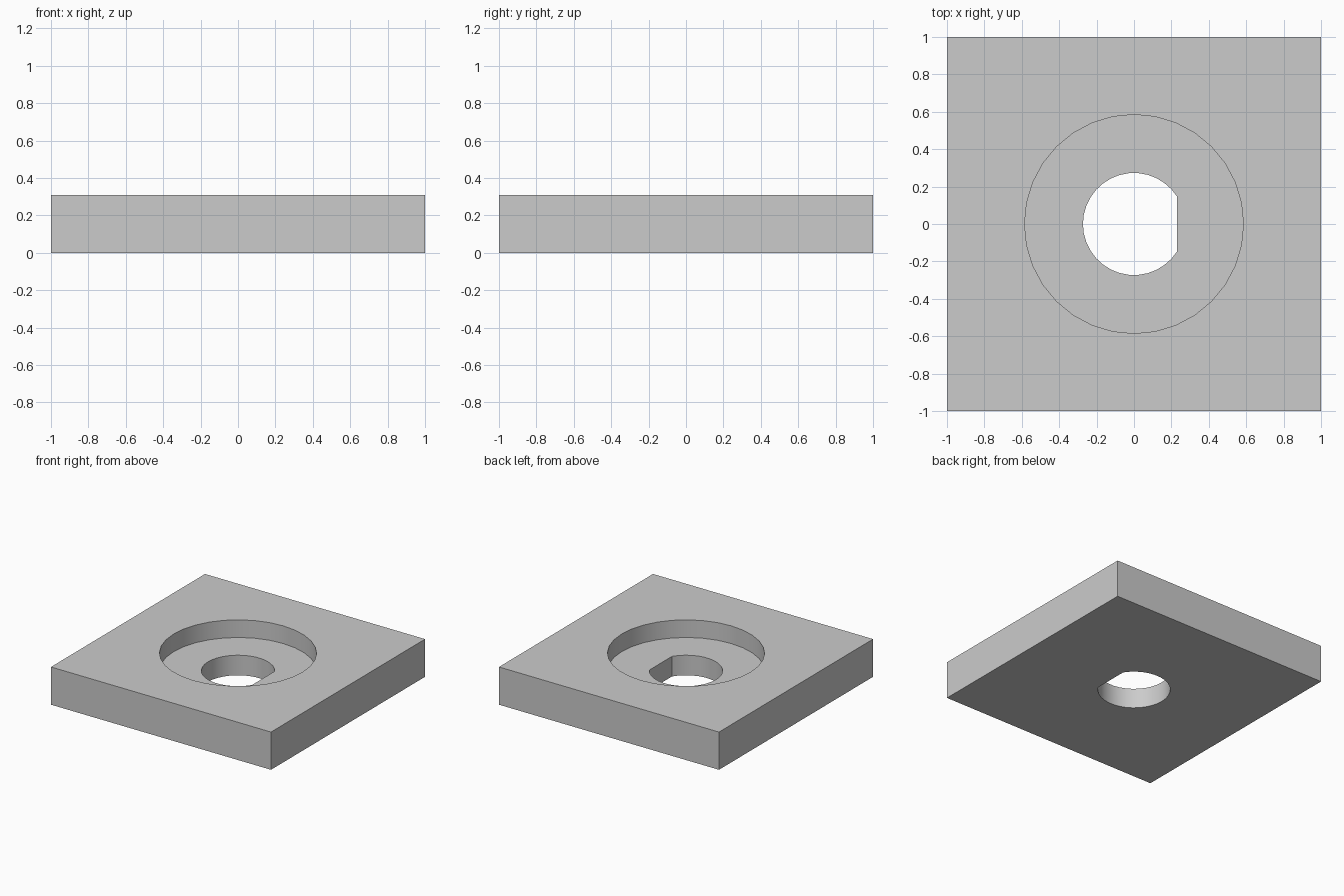
import bpy
import math

HEIGHT = 0.31
FLOOR = 0.165        # height of the recess floor
RECESS_RADIUS = 0.585
BORE_RADIUS = 0.273
FLAT_X = 0.23        # flat side of the D-shaped bore

default = bpy.data.objects.get("Cube")
if default:
    bpy.data.objects.remove(default, do_unlink=True)

grey = bpy.data.materials.new("plain grey")
grey.use_nodes = True
grey.diffuse_color = (0.6, 0.6, 0.6, 1)
grey.node_tree.nodes["Principled BSDF"].inputs["Base Color"].default_value = (0.6, 0.6, 0.6, 1)


def prism(name, outline, low, high):
    """Closed solid standing on a counter-clockwise outline."""
    n = len(outline)
    verts = [(x, y, z) for z in (low, high) for x, y in outline]
    faces = [tuple(reversed(range(n))), tuple(range(n, 2 * n))]
    faces += [(i, (i + 1) % n, n + (i + 1) % n, n + i) for i in range(n)]
    mesh = bpy.data.meshes.new(name)
    mesh.from_pydata(verts, [], faces)
    mesh.materials.append(grey)
    obj = bpy.data.objects.new(name, mesh)
    bpy.context.collection.objects.link(obj)
    return obj


def arc(radius, start, end, steps):
    angles = [start + (end - start) * i / steps for i in range(steps + 1)]
    return [(radius * math.cos(a), radius * math.sin(a)) for a in angles]


def cut(target, cutter):
    cutter.hide_render = True
    mod = target.modifiers.new(cutter.name, 'BOOLEAN')
    mod.operation = 'DIFFERENCE'
    mod.solver = 'EXACT'
    mod.object = cutter
    bpy.ops.object.modifier_apply(modifier=mod.name)
    bpy.data.objects.remove(cutter, do_unlink=True)


# Square plate
plate = prism("square_plate", [(-1, -1), (1, -1), (1, 1), (-1, 1)], 0, HEIGHT)
bpy.ops.object.select_all(action='DESELECT')
plate.select_set(True)
bpy.context.view_layer.objects.active = plate

# Round recess in the top
cut(plate, prism("recess_cutter", arc(RECESS_RADIUS, 0, math.tau, 32)[:-1], FLOOR, 1))

# D-shaped bore, its flat closing the arc on the +x side
half = math.acos(FLAT_X / BORE_RADIUS)
cut(plate, prism("bore_cutter", arc(BORE_RADIUS, half, math.tau - half, 28), -1, 1))

bpy.ops.object.shade_smooth_by_angle(angle=math.radians(20))
